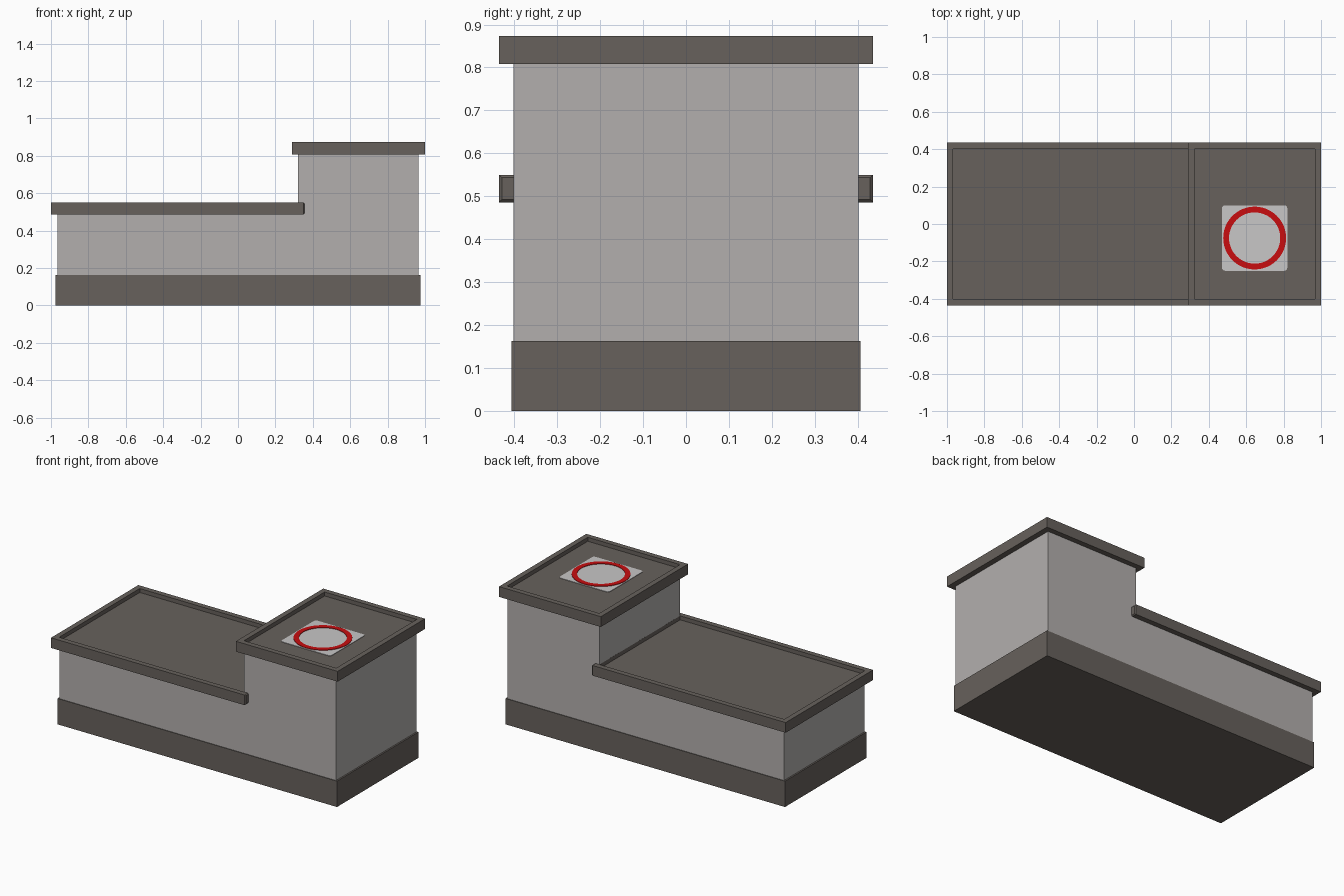
import bpy, bmesh, math

if "Cube" in bpy.data.objects:
    bpy.data.objects.remove(bpy.data.objects["Cube"])

def material(name, rgb):
    m = bpy.data.materials.new(name)
    m.diffuse_color = (*rgb, 1)
    m.use_nodes = True
    m.node_tree.nodes["Principled BSDF"].inputs["Base Color"].default_value = m.diffuse_color
    return m

stone = material("brown grey trim", (0.136, 0.120, 0.107))
wall = material("light grey wall", (0.45, 0.43, 0.42))
white = material("pale pad", (0.58, 0.57, 0.57))
red = material("red marking", (0.58, 0.004, 0.005))

def finish(bm, name, mat):
    bmesh.ops.recalc_face_normals(bm, faces=bm.faces)
    me = bpy.data.meshes.new(name)
    bm.to_mesh(me)
    bm.free()
    me.materials.append(mat)
    ob = bpy.data.objects.new(name, me)
    bpy.context.collection.objects.link(ob)
    return ob

def prism(points, offset):
    """Extrude a closed outline along an offset."""
    bm = bmesh.new()
    face = bm.faces.new([bm.verts.new(p) for p in points])
    ext = bmesh.ops.extrude_face_region(bm, geom=[face], use_keep_orig=True)
    moved = [g for g in ext["geom"] if isinstance(g, bmesh.types.BMVert)]
    bmesh.ops.translate(bm, verts=moved, vec=offset)
    return bm

def block(x0, x1, half, z0, z1):
    return prism([(x0, -half, z0), (x1, -half, z0), (x1, half, z0), (x0, half, z0)],
                 (0, 0, z1 - z0))

def roof(name, x0, x1, z0, z1, chamfer=0):
    """Flat roof slab with a raised rim around a sunken deck."""
    bm = block(x0, x1, 0.435, z0, z1)
    bmesh.ops.recalc_face_normals(bm, faces=bm.faces)
    top = max(bm.faces, key=lambda f: f.calc_center_median().z)
    bmesh.ops.inset_region(bm, faces=[top], thickness=0.047)
    ext = bmesh.ops.extrude_face_region(bm, geom=[top])
    bmesh.ops.delete(bm, geom=[top], context='FACES_ONLY')
    verts = [g for g in ext["geom"] if isinstance(g, bmesh.types.BMVert)]
    bmesh.ops.translate(bm, verts=verts, vec=(0, 0, -0.025))
    if chamfer:
        # softened edges on the end that wraps the tower
        ends = [e for e in bm.edges if all(v.co.x > x1 - 1e-4 for v in e.verts)]
        bmesh.ops.bevel(bm, geom=ends, offset=chamfer, segments=1, affect='EDGES')
    return finish(bm, name, stone)

# plinth
finish(block(-0.975, 0.975, 0.406, 0, 0.163), "plinth", stone)

# stepped walls: low wing and tower in one profile
step = [(-0.965, 0.15), (0.965, 0.15), (0.965, 0.82), (0.322, 0.82),
        (0.322, 0.50), (-0.965, 0.50)]
finish(prism([(x, -0.402, z) for x, z in step], (0, 0.804, 0)), "walls", wall)

# roofs
roof("wing_roof", -1.0, 0.355, 0.486, 0.55, 0.006)
roof("tower_roof", 0.29, 1.0, 0.808, 0.873)

# landing pad plate with rounded corners
cx, cy, deck = 0.645, -0.075, 0.848
corner, half = 0.016, 0.175
outline = []
for i in range(4):
    for j in range(4):
        a = math.radians(90 * i + 30 * j)
        sx, sy = ((1, 1), (-1, 1), (-1, -1), (1, -1))[i]
        outline.append((cx + sx * (half - corner) + corner * math.cos(a),
                        cy + sy * (half - corner) + corner * math.sin(a), deck - 0.002))
finish(prism(outline, (0, 0, 0.005)), "landing_pad", white)

# red landing circle
bm = bmesh.new()
n = 48
rings = []
for r, z in ((0.168, deck), (0.168, deck + 0.006), (0.137, deck + 0.006), (0.137, deck)):
    rings.append([bm.verts.new((cx + r * math.cos(2 * math.pi * k / n),
                                cy + r * math.sin(2 * math.pi * k / n), z)) for k in range(n)])
for a, b in zip(rings, rings[1:] + rings[:1]):
    for k in range(n):
        bm.faces.new((a[k], a[(k + 1) % n], b[(k + 1) % n], b[k]))
finish(bm, "landing_circle", red)
